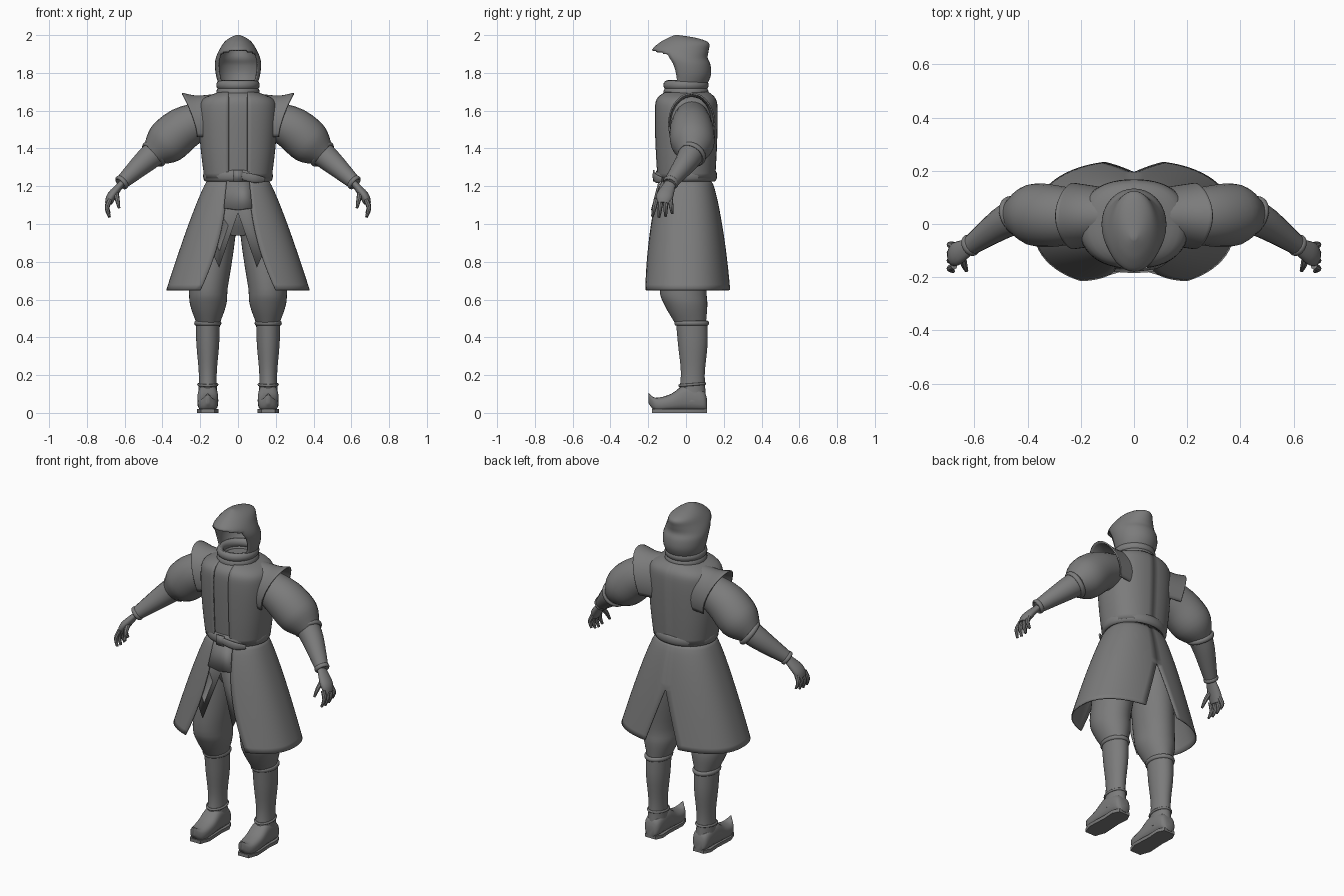
import bpy, bmesh, math
from math import sin, cos, pi, radians, asin
from mathutils import Vector

default_cube = bpy.data.objects.get("Cube")
if default_cube:
    bpy.data.objects.remove(default_cube, do_unlink=True)

SHADE = (0.2, 0.2, 0.2, 1)
grey = bpy.data.materials.new("plain grey")
grey.use_nodes = True
grey.diffuse_color = SHADE
grey.node_tree.nodes["Principled BSDF"].inputs["Base Color"].default_value = SHADE


def smooth_rows(rows, steps=4):
    """Insert in-between rows along a smooth spline."""
    result = []
    for index in range(len(rows) - 1):
        before, start, end = rows[max(index - 1, 0)], rows[index], rows[index + 1]
        after = rows[min(index + 2, len(rows) - 1)]
        for step in range(steps):
            t = step / steps
            result.append([q + t / 2 * (r - p + t * (2 * p - 5 * q + 4 * r - s + t * (3 * (q - r) + s - p)))
                           for p, q, r, s in zip(before, start, end, after)])
    return result + [rows[-1]]


def signed_power(value, power):
    return math.copysign(abs(value) ** power, value)


def finish(name, bm, mirror=False, thickness=0):
    """Turn a bmesh into a shaded grey object."""
    bmesh.ops.remove_doubles(bm, verts=bm.verts, dist=0.0001)
    bmesh.ops.recalc_face_normals(bm, faces=bm.faces)
    mesh = bpy.data.meshes.new(name)
    bm.to_mesh(mesh)
    bm.free()
    mesh.materials.append(grey)
    part = bpy.data.objects.new(name, mesh)
    bpy.context.collection.objects.link(part)
    bpy.ops.object.select_all(action='DESELECT')
    part.select_set(True)
    bpy.context.view_layer.objects.active = part
    bpy.ops.object.shade_smooth_by_angle(angle=radians(40))
    if thickness:
        solid = part.modifiers.new("thickness", 'SOLIDIFY')
        solid.thickness = thickness
    if mirror:
        part.modifiers.new("mirror", 'MIRROR')


def loft(name, rings, closed=True, cap=True, skip=None, **options):
    """Skin a list of rings; skip(angle, height) leaves openings."""
    bm = bmesh.new()
    loops = [[bm.verts.new(point) for point in ring] for ring in rings]
    count = len(rings[0])
    for lower, upper in zip(loops, loops[1:]):
        for i in range(count if closed else count - 1):
            j = (i + 1) % count
            height = (lower[i].co.z + upper[i].co.z) / 2
            if not (skip and skip(2 * pi * (i + 0.5) / count, height)):
                bm.faces.new((lower[i], lower[j], upper[j], upper[i]))
    if closed and cap:
        bm.faces.new(loops[0])
        bm.faces.new(loops[-1])
    finish(name, bm, **options)


def oval(centre, width, depth, power=1.0, count=36):
    """Full horizontal ring, starting at the front."""
    angles = [2 * pi * i / count for i in range(count)]
    return [centre + Vector((width * signed_power(sin(a), power), -depth * signed_power(cos(a), power), 0))
            for a in angles]


def half_oval(z, width, depth, front_gap, back_gap, power=0.86, count=28):
    """Left half of a ring, stopping short of the middle by the gaps."""
    first = asin((front_gap / width) ** (1 / power))
    last = pi - asin((back_gap / width) ** (1 / power))
    angles = [first + (last - first) * i / (count - 1) for i in range(count)]
    return [(width * signed_power(sin(a), power), -depth * signed_power(cos(a), power), z) for a in angles]


def stack(name, rows, x=0, lean=0, power=1.0, **options):
    """Rows are (height, half width, half depth, y); lean pulls the part inwards above the knee."""
    rings = []
    for z, width, depth, y in smooth_rows(rows):
        centre = Vector((x - lean * max(0, z - 0.65), y, z))
        rings.append(oval(centre, width, depth, power))
    loft(name, rings, **options)


def tube(name, rows, flat=1.0, count=16, **options):
    """Rows are (x, y, z, radius) along a path."""
    rows = smooth_rows(rows)
    points = [Vector(row[:3]) for row in rows]
    rings = []
    for i, point in enumerate(points):
        along = (points[min(i + 1, len(points) - 1)] - points[max(i - 1, 0)]).normalized()
        side = (Vector((0, 1, 0)) - along * along.y).normalized()
        across = along.cross(side) * flat
        angles = [2 * pi * k / count for k in range(count)]
        rings.append([point + (side * cos(a) + across * sin(a)) * rows[i][3] for a in angles])
    loft(name, rings, **options)


def band(name, centre, width, depth, thick, tall, axis=(0, 0, 1), **options):
    """Rounded band around an axis."""
    turn = Vector(axis).to_track_quat('Z', 'Y')
    rings = []
    for k in range(13):
        a = 2 * pi * k / 12
        bulge = thick * cos(a)
        ring = oval(Vector((0, 0, tall * sin(a))), width + bulge, depth + bulge)
        rings.append([Vector(centre) + turn @ point for point in ring])
    loft(name, rings, cap=False, **options)


def plate(name, outline, thickness, **options):
    bm = bmesh.new()
    bm.faces.new([bm.verts.new(point) for point in outline])
    finish(name, bm, thickness=thickness, **options)


# Hood with an open face, overhanging brow and peak at the back
hood = [(1.7, 0.09, 0.09, 0), (1.78, 0.115, 0.12, 0.01), (1.84, 0.122, 0.13, 0), (1.88, 0.117, 0.135, -0.02),
        (1.92, 0.1, 0.15, -0.03), (1.96, 0.075, 0.13, -0.01), (1.985, 0.045, 0.075, -0.02), (2, 0.01, 0.01, -0.05)]
stack("hood", hood, thickness=0.008,
      skip=lambda angle, z: cos(angle) > 0.5 and 1.75 < z < 1.87 + 0.05 * cos(angle))

# Rolled cowl around the neck
band("cowl_upper", (0, 0, 1.735), 0.095, 0.1, 0.02, 0.025)
band("cowl_lower", (0, 0, 1.695), 0.095, 0.1, 0.02, 0.03)

# Tunic, with vest halves over it that leave a strip down the front
body = [(1.24, 0.17), (1.4, 0.19), (1.58, 0.2), (1.66, 0.18), (1.7, 0.09)]


def body_depth(width):
    return 0.07 + 0.45 * width


stack("tunic", [(z, width, body_depth(width), 0) for z, width in body], power=0.86)
cover = 0.008
loft("vest", [half_oval(z, width + cover, body_depth(width) + cover, 0.05, 0) for z, width in smooth_rows(body)],
     closed=False, thickness=cover, mirror=True)

# Flared shoulder caps; each arch leans outwards towards its top
arches = []
for base_x, top_x, top_z, depth in smooth_rows([(0.06, 0.07, 1.695, 0.1), (0.19, 0.21, 1.68, 0.12),
                                                (0.215, 0.295, 1.695, 0.125)]):
    arch = []
    for k in range(29):
        a = radians(230 * k / 28 - 25)
        rise = max(0, (sin(a) + 0.42) / 1.42)
        arch.append((base_x + (top_x - base_x) * rise ** 1.5, 0.03 + depth * cos(a), 1.46 + (top_z - 1.46) * rise))
    arches.append(arch)
loft("shoulder_cap", arches, closed=False, thickness=cover, mirror=True)

# Puffed sleeve, forearm and their bands
tube("sleeve", [(0.16, 0.03, 1.565, 0.09), (0.29, 0.03, 1.505, 0.115), (0.385, 0.035, 1.425, 0.115),
                (0.45, 0.03, 1.37, 0.07)], count=24, mirror=True)
tube("forearm", [(0.43, 0.035, 1.385, 0.07), (0.5, 0, 1.325, 0.06), (0.62, -0.085, 1.215, 0.036)], mirror=True)
arm_axis = (0.72, -0.4, -0.65)
band("elbow_cuff", (0.445, 0.03, 1.37), 0.07, 0.07, 0.01, 0.014, arm_axis, mirror=True)
band("wrist_band", (0.615, -0.08, 1.22), 0.034, 0.034, 0.008, 0.012, arm_axis, mirror=True)

# Hand with four fingers and a thumb
tube("palm", [(0.615, -0.083, 1.215, 0.03), (0.668, -0.112, 1.15, 0.045), (0.685, -0.12, 1.11, 0.035)],
     flat=0.55, mirror=True)
for i, finger in enumerate(("index", "middle", "ring", "little")):
    y = 0.025 * i - 0.158
    spread = 0.01 * i - 0.02
    tip = 1.035 + 0.005 * (i - 1) ** 2
    tube(finger + "_finger", [(0.677, y, 1.13, 0.013), (0.693, y + spread / 2, (tip + 1.13) / 2, 0.012),
                              (0.68, y + spread, tip, 0.007)], count=8, mirror=True)
tube("thumb", [(0.648, -0.11, 1.175, 0.015), (0.64, -0.15, 1.135, 0.013), (0.63, -0.175, 1.085, 0.007)],
     count=8, mirror=True)

# Belt, buckle and hanging strap end
band("belt", (0, 0, 1.255), 0.17, 0.15, 0.015, 0.03)
plate("buckle", [(x, -0.175, z) for x, z in ((-0.025, 1.225), (0.025, 1.225), (0.025, 1.285), (-0.025, 1.285))], 0.009)
tube("strap_end", [(0.02, -0.17, 1.255, 0.008), (0.09, -0.157, 1.24, 0.009), (0.14, -0.125, 1.235, 0.005)], flat=2.5)

# Flaring skirt halves, open down the front and slit at the back
skirt = []
for k in range(21):
    t = k / 20
    skirt.append(half_oval(1.235 - 0.585 * t, 0.16 + 0.22 * t ** 0.85, 0.13 + 0.11 * t ** 0.65,
                           0.06 + 0.14 * t * t, 0.2 * max(0, t - 0.45)))
loft("skirt", skirt, closed=False, thickness=0.006, mirror=True)

# Front flap and pointed panels beneath the skirt
plate("front_flap", [(0, -0.145, 1.23), (0.06, -0.145, 1.23), (0.075, -0.18, 1.085), (0, -0.185, 1.075)],
      0.009, mirror=True)
plate("pointed_panel", [(0, -0.13, 1.2), (0.09, -0.13, 1.2), (0.145, -0.19, 0.87), (0.1, -0.195, 0.77),
                        (0, -0.165, 1.06)], 0.006, mirror=True)

# Hips and baggy trousers
stack("hips", [(1.22, 0.15, 0.12, 0), (1.05, 0.185, 0.13, 0), (0.94, 0.12, 0.08, 0)])
stack("trouser_leg", [(1.08, 0.1, 0.12, 0), (0.9, 0.11, 0.13, 0), (0.66, 0.102, 0.125, -0.015),
                      (0.57, 0.095, 0.113, 0), (0.47, 0.06, 0.08, 0.025)], x=0.158, lean=0.12, mirror=True)

# Boot shaft with rolled top and ankle strap
boot_x = 0.16
stack("boot_shaft", [(0.48, 0.064, 0.083, 0.03), (0.36, 0.06, 0.078, 0.036), (0.2, 0.047, 0.063, 0.036),
                     (0.06, 0.053, 0.078, 0.03)], x=boot_x, mirror=True)
band("boot_top", (boot_x, 0.03, 0.475), 0.062, 0.082, 0.01, 0.013, mirror=True)
band("ankle_strap", (boot_x, 0.033, 0.15), 0.05, 0.068, 0.006, 0.007, (0, -0.08, 1), mirror=True)

# Foot curling up to a pointed toe; rows are (y, bottom, top, half width)
foot = []
for y, bottom, top, width in smooth_rows([(0.112, 0.01, 0.07, 0.025), (0.09, 0.01, 0.12, 0.048),
                                          (0, 0.01, 0.15, 0.054), (-0.08, 0.01, 0.1, 0.055),
                                          (-0.16, 0.01, 0.08, 0.045), (-0.198, 0.05, 0.105, 0.006)]):
    ring = oval(Vector(), width, (top - bottom) / 2, power=0.75, count=20)
    foot.append([(boot_x + point.x, y, (top + bottom) / 2 + point.y) for point in ring])
loft("curled_foot", foot, mirror=True)

# Flat sole, widest at the ball of the foot
sole = [(0.035, 0.11), (0.055, 0.07), (0.05, 0), (0.056, -0.12), (0.035, -0.18)]
edge = sole + [(-x, y) for x, y in reversed(sole)]
loft("boot_sole", [[(boot_x + x, y, z) for x, y in edge] for z in (0, 0.02)], mirror=True)
